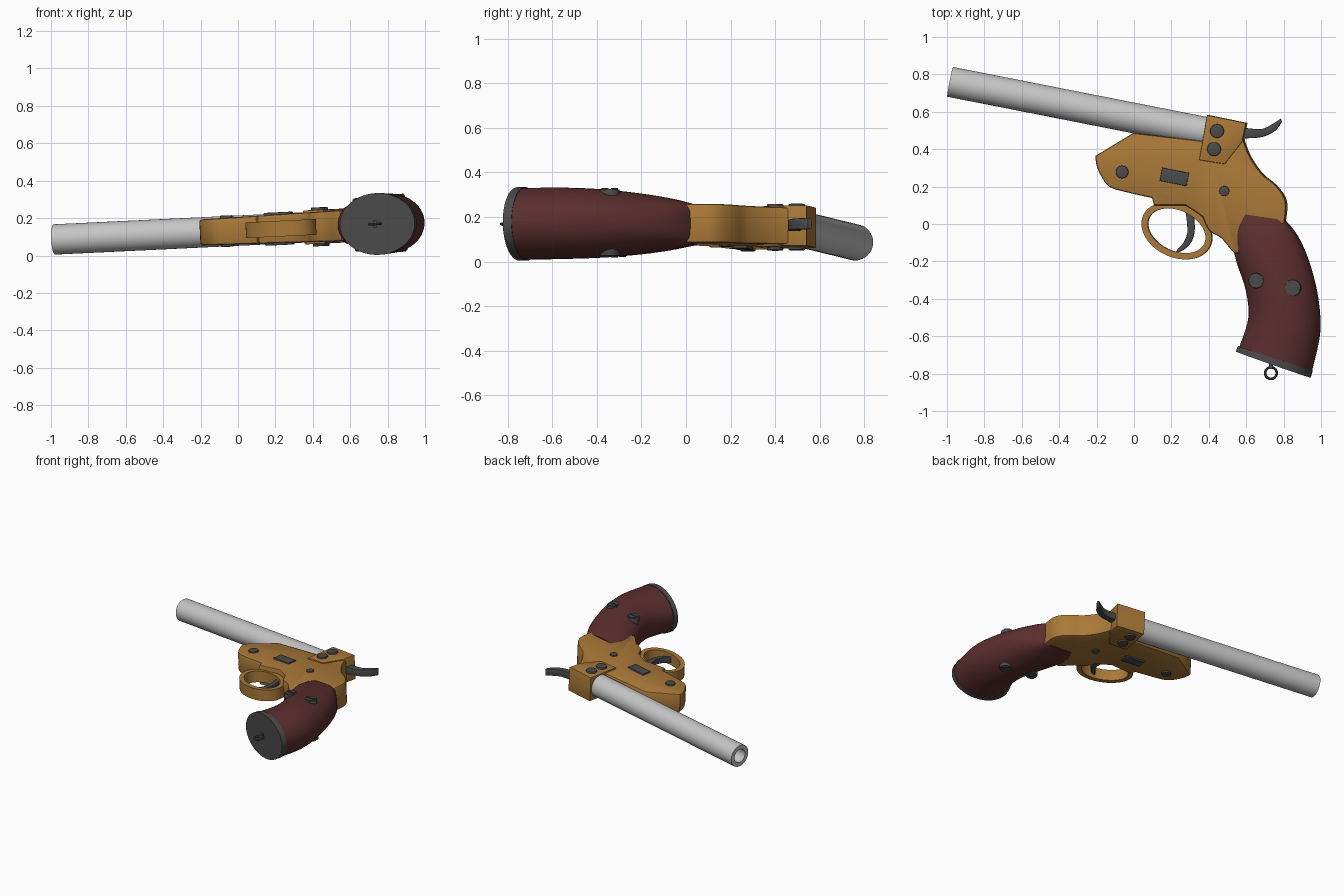
import bpy, bmesh, math
from mathutils import Matrix, Vector

if "Cube" in bpy.data.objects:
    bpy.data.objects.remove(bpy.data.objects["Cube"])

# the whole pistol lies on its side, tipped slightly about the y axis
TILT = Matrix.Translation((0, 0, 0.133)) @ Matrix.Rotation(-math.atan(0.048), 4, 'Y')


def material(name, rgb):
    m = bpy.data.materials.new(name)
    m.diffuse_color = (*rgb, 1)
    m.use_nodes = True
    m.node_tree.nodes["Principled BSDF"].inputs["Base Color"].default_value = m.diffuse_color
    return m


STEEL = material("light_steel", (0.56, 0.56, 0.56))
BRASS = material("brass", (0.40, 0.19, 0.04))
WOOD = material("red_wood", (0.105, 0.027, 0.027))
DARK = material("dark_metal", (0.07, 0.07, 0.07))


def finish(name, bm, mat, angle=35):
    bmesh.ops.recalc_face_normals(bm, faces=bm.faces[:])
    me = bpy.data.meshes.new(name)
    bm.to_mesh(me)
    bm.free()
    me.materials.append(mat)
    ob = bpy.data.objects.new(name, me)
    bpy.context.collection.objects.link(ob)
    ob.matrix_world = TILT
    bpy.ops.object.select_all(action='DESELECT')
    ob.select_set(True)
    bpy.context.view_layer.objects.active = ob
    bpy.ops.object.shade_smooth_by_angle(angle=math.radians(angle))
    return ob


def prism(name, pts, half, mat, bevel=0.0):
    """Extrude an outline symmetrically in z; half may depend on x."""
    h = half if callable(half) else (lambda x: half)
    bm = bmesh.new()
    top = [bm.verts.new((x, y, h(x))) for x, y in pts]
    low = [bm.verts.new((x, y, -h(x))) for x, y in pts]
    caps = [bm.faces.new(top), bm.faces.new(low[::-1])]
    n = len(pts)
    for i in range(n):
        j = (i + 1) % n
        bm.faces.new((top[j], top[i], low[i], low[j]))
    bmesh.ops.recalc_face_normals(bm, faces=bm.faces[:])
    if bevel:
        edges = [e for f in caps for e in f.edges]
        bmesh.ops.bevel(bm, geom=edges, offset=bevel, segments=2, profile=0.5, affect='EDGES')
    return finish(name, bm, mat)


def skin(name, rings, mat, cap=True, close=False):
    """Join rings of points into one surface."""
    bm = bmesh.new()
    vs = [[bm.verts.new(p) for p in r] for r in rings]
    n = len(vs[0])
    for k in range(len(vs) if close else len(vs) - 1):
        a, b = vs[k], vs[(k + 1) % len(vs)]
        for i in range(n):
            j = (i + 1) % n
            bm.faces.new((a[i], a[j], b[j], b[i]))
    if cap and not close:
        bm.faces.new(vs[0])
        bm.faces.new(vs[-1][::-1])
    return finish(name, bm, mat)


def section(s, n=48):
    """Superellipse ring: left x, y, right x, y, half height, exponent."""
    lx, ly, rx, ry, hz, e = s
    c, d = Vector(((lx + rx) / 2, (ly + ry) / 2, 0)), Vector(((rx - lx) / 2, (ry - ly) / 2, 0))
    ring = []
    for i in range(n):
        t = 2 * math.pi * i / n
        u, w = [math.copysign(abs(f(t)) ** (2 / e), f(t)) for f in (math.cos, math.sin)]
        ring.append(c + d * u + Vector((0, 0, hz * w)))
    return ring


def spline(keys, steps=6):
    """Catmull-Rom through tuples of any length."""
    k = [keys[0]] + keys + [keys[-1]]
    out = []
    for i in range(1, len(k) - 2):
        for s in range(steps):
            t = s / steps
            out.append([0.5 * (2 * b + (c - a) * t + (2 * a - 5 * b + 4 * c - d) * t * t
                               + (3 * b - a - 3 * c + d) * t ** 3)
                        for a, b, c, d in zip(*k[i - 1:i + 3])])
    return out + [list(keys[-1])]


# barrel: hollow tube
p0, p1 = Vector((-0.984, 0.76, 0)), Vector((0.42, 0.484, 0))
axis = (p1 - p0).normalized()
side = Vector((-axis.y, axis.x, 0))


def circle(c, r, n=48):
    return [c + side * r * math.cos(2 * math.pi * i / n)
            + Vector((0, 0, r * math.sin(2 * math.pi * i / n))) for i in range(n)]


skin("barrel", [circle(p0, 0.05), circle(p0, 0.081), circle(p1, 0.081), circle(p1, 0.05)],
     STEEL, close=True)

# receiver: curved rear edge, thicker toward the grip
rear = spline([(0.583, 0.47), (0.62, 0.369), (0.684, 0.273), (0.754, 0.214),
               (0.802, 0.155), (0.818, 0.096), (0.808, 0.0)], 4)
under = spline([(0.55, -0.16), (0.524, -0.139), (0.47, -0.075), (0.406, -0.035), (0.37, 0.04)], 3)
nose = spline([(0.10, 0.139), (-0.02, 0.166), (-0.128, 0.198), (-0.176, 0.262),
               (-0.198, 0.315), (-0.204, 0.364)], 3)
prism("receiver", [(0.0, 0.487), (0.40, 0.44)] + rear + [(0.70, -0.06)] + under
      + [(0.28, 0.10), (0.11, 0.10)] + nose,
      lambda x: 0.073 + 0.018 * x, BRASS, 0.012)

# breech block
prism("breech_block", [(0.395, 0.583), (0.604, 0.54), (0.583, 0.44), (0.49, 0.32), (0.353, 0.342)],
      0.091, BRASS, 0.005)

# trigger guard: flat oval loop
loop = []
for i in range(64):
    t = 2 * math.pi * i / 64
    row = []
    for k, z in ((0, 0.042), (0, -0.042), (0.034, -0.042), (0.034, 0.042)):
        v = Vector(((0.197 - k) * math.cos(t), (0.142 - k) * math.sin(t), z))
        row.append(Matrix.Rotation(math.radians(-25), 3, 'Z') @ v + Vector((0.23, -0.036, 0)))
    loop.append(row)
skin("trigger_guard", loop, BRASS, close=True)

# trigger and hammer
prism("trigger", spline([(0.27, 0.12), (0.31, 0.10), (0.325, -0.02), (0.31, -0.09), (0.27, -0.135),
                         (0.235, -0.15), (0.23, -0.14), (0.262, -0.105), (0.286, -0.05),
                         (0.283, 0.02)], 3), 0.02, DARK, 0.003)
prism("hammer", [(0.55, 0.515)] + spline([(0.60, 0.513), (0.684, 0.508), (0.743, 0.535),
                                          (0.786, 0.563)], 4)
      + spline([(0.791, 0.547), (0.754, 0.497), (0.684, 0.465), (0.60, 0.458)], 4)
      + [(0.55, 0.458)], 0.025, DARK, 0.004)

# grip: lofted sections, boxy at the receiver and oval at the end
skin("grip", [section(s) for s in spline([
    (0.572, 0.055, 0.81, 0.02, 0.091, 4.5),
    (0.528, -0.08, 0.878, -0.065, 0.116, 2.8),
    (0.548, -0.20, 0.938, -0.20, 0.136, 2.2),
    (0.597, -0.35, 0.985, -0.385, 0.153, 2),
    (0.612, -0.50, 0.997, -0.58, 0.160, 2),
    (0.565, -0.655, 0.953, -0.785, 0.161, 2)])], WOOD)

# butt cap with lanyard ring
skin("butt_cap", [section(s) for s in ((0.556, -0.652, 0.957, -0.783, 0.165, 2),
                                       (0.545, -0.682, 0.946, -0.822, 0.165, 2))], DARK)
ring = []
for i in range(32):
    t = 2 * math.pi * i / 32
    out = Vector((math.cos(t), math.sin(t), 0))
    ring.append([Vector((0.733, -0.797, 0)) + out * (0.031 + 0.007 * math.cos(a))
                 + Vector((0, 0, 0.007 * math.sin(a)))
                 for a in (2 * math.pi * j / 10 for j in range(10))])
skin("lanyard_ring", ring, DARK, close=True)
prism("lanyard_stud", [(0.724, -0.73), (0.742, -0.73), (0.742, -0.775), (0.724, -0.775)],
      0.02, DARK)


# screws run right through, so heads show on both sides
def disc(cx, cy, r, n=28):
    return [(cx + r * math.cos(2 * math.pi * i / n), cy + r * math.sin(2 * math.pi * i / n))
            for i in range(n)]


for name, x, y, r, h in (("nose_screw", -0.06, 0.278, 0.034, 0.084),
                         ("upper_block_screw", 0.449, 0.497, 0.037, 0.104),
                         ("lower_block_screw", 0.433, 0.40, 0.037, 0.104),
                         ("receiver_pin", 0.487, 0.176, 0.027, 0.090),
                         ("front_grip_screw", 0.660, -0.303, 0.041, 0.138),
                         ("rear_grip_screw", 0.856, -0.342, 0.044, 0.150)):
    prism(name, disc(x, y, r), h, DARK, 0.005)
    if "grip" in name:  # two half heads leave a slot between them
        for s in (1, -1):
            a0 = math.asin(0.004 / r) + 0.05
            half = [(x + 0.85 * r * math.cos(a), s * 0.85 * r * math.sin(a) + y)
                    for a in (a0 + (math.pi - 2 * a0) * i / 14 for i in range(15))]
            prism(name + "_half_head", half, h + 0.005, DARK)

# rectangular catch plate
c, s = math.cos(math.radians(-11)), math.sin(math.radians(-11))
prism("catch_plate", [(0.22 + u * c - v * s, 0.252 + u * s + v * c) for u, v in
                      ((-0.073, -0.036), (0.073, -0.036), (0.073, 0.036), (-0.073, 0.036))],
      0.088, DARK, 0.004)
